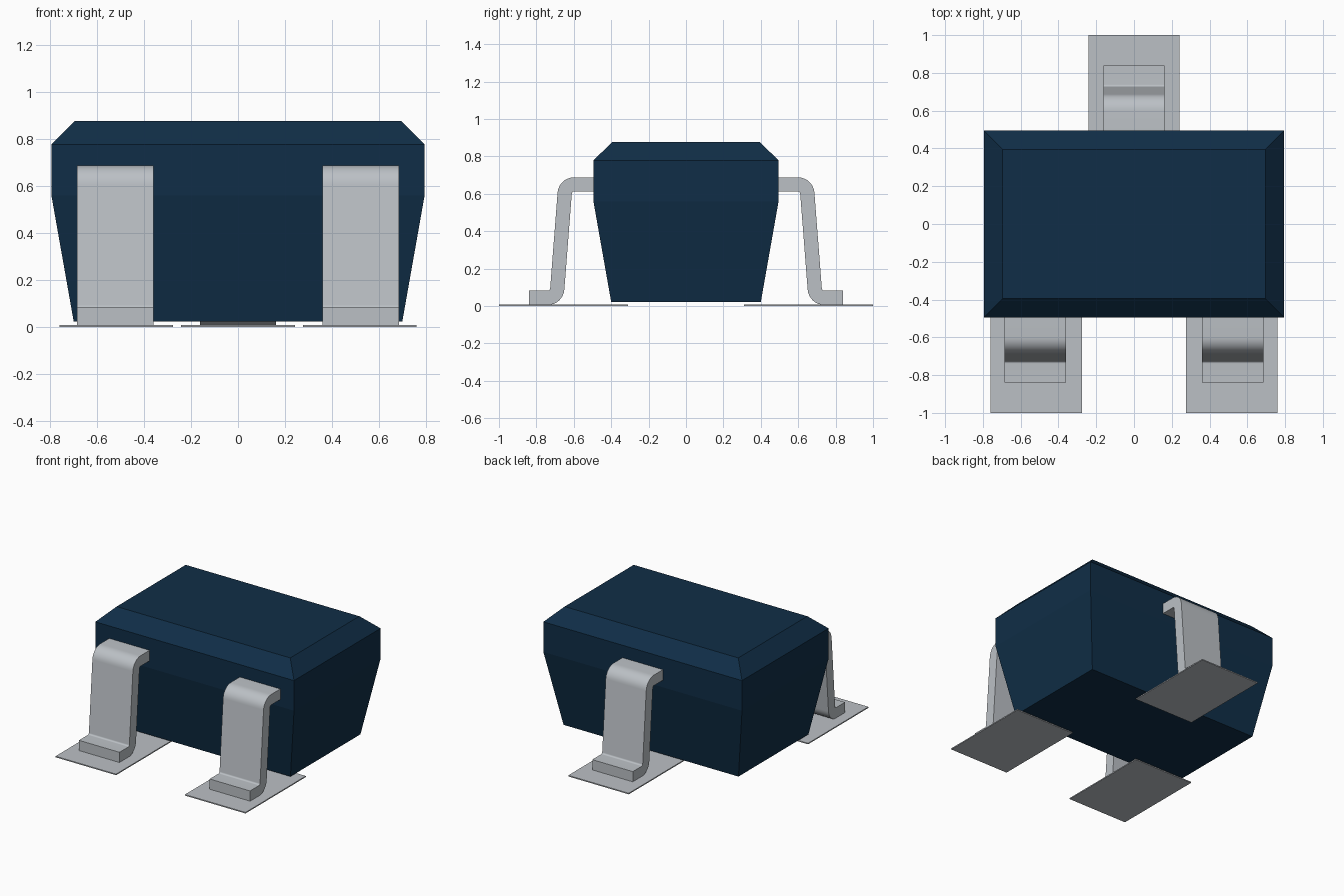
import bpy, bmesh, math
from mathutils import Vector

cube = bpy.data.objects.get("Cube")
if cube:
    bpy.data.objects.remove(cube, do_unlink=True)


def material(name, color, metallic=0.0):
    m = bpy.data.materials.new(name)
    m.use_nodes = True
    m.diffuse_color = (*color, 1)
    bsdf = m.node_tree.nodes["Principled BSDF"]
    bsdf.inputs["Base Color"].default_value = (*color, 1)
    return m


navy = material("navy plastic", (0.005, 0.027, 0.063))
silver = material("silver metal", (0.5, 0.53, 0.56))


def add_object(name, bm, mat):
    bmesh.ops.recalc_face_normals(bm, faces=bm.faces)
    mesh = bpy.data.meshes.new(name)
    bm.to_mesh(mesh)
    bm.free()
    mesh.materials.append(mat)
    obj = bpy.data.objects.new(name, mesh)
    bpy.context.collection.objects.link(obj)
    return obj


def fillet(path, radius, steps=8):
    """Round the inner corners of a polyline; return (point, normal) pairs."""
    def left(d):
        return Vector((-d.y, d.x))
    dirs = [(b - a).normalized() for a, b in zip(path, path[1:])]
    out = [(path[0], left(dirs[0]))]
    for p, d0, d1 in zip(path[1:], dirs, dirs[1:]):
        turn = math.atan2(d0.x * d1.y - d0.y * d1.x, d0.dot(d1))
        start = p - d0 * radius * math.tan(abs(turn) / 2)
        side = math.copysign(1, turn)
        center = start + left(d0) * radius * side
        for i in range(steps + 1):
            a = turn * i / steps
            n0 = left(d0)
            n = Vector((n0.x * math.cos(a) - n0.y * math.sin(a),
                        n0.x * math.sin(a) + n0.y * math.cos(a)))
            out.append((center - n * radius * side, n))
    out.append((path[-1], left(dirs[-1])))
    return out


def extrude_profile(bm, profile, x, half):
    """Extrude a closed (y, z) profile along x."""
    face = bm.faces.new([bm.verts.new((x - half, y, z)) for y, z in profile])
    ext = bmesh.ops.extrude_face_region(bm, geom=[face])["geom"]
    verts = [v for v in ext if isinstance(v, bmesh.types.BMVert)]
    bmesh.ops.translate(bm, verts=verts, vec=(2 * half, 0, 0))


# Moulded body: stacked rectangular sections (height, half width, half depth)
sections = [(0.022, 0.70, 0.40), (0.56, 0.795, 0.495),
            (0.778, 0.795, 0.495), (0.877, 0.695, 0.395)]
bm = bmesh.new()
rings = [[bm.verts.new((sx * w, sy * d, z))
          for sx, sy in ((-1, -1), (1, -1), (1, 1), (-1, 1))]
         for z, w, d in sections]
for low, high in zip(rings, rings[1:]):
    for i in range(4):
        j = (i + 1) % 4
        bm.faces.new((low[i], low[j], high[j], high[i]))
bm.faces.new(rings[0])
bm.faces.new(rings[-1])
add_object("body", bm, navy)

# Bent lead centre line, as distance outward and height
THICK = 0.038
path = [Vector(p) for p in ((0.45, 0.65), (0.645, 0.65), (0.692, 0.044), (0.84, 0.044))]
line = fillet(path, 0.05)
strip = [p + n * THICK for p, n in line] + [p - n * THICK for p, n in reversed(line)]

# Leads and solder pads: two at the front, one at the back
for place, x, side in (("front_right", -0.523, -1), ("front_left", 0.523, -1), ("back", 0, 1)):
    bm = bmesh.new()
    extrude_profile(bm, [(side * p.x, p.y) for p in strip], x, 0.162)
    lead = add_object(place + "_lead", bm, silver)
    bpy.ops.object.select_all(action="DESELECT")
    lead.select_set(True)
    bpy.context.view_layer.objects.active = lead
    bpy.ops.object.shade_smooth_by_angle(angle=math.radians(30))

    bm = bmesh.new()
    pad = [(side * 0.31, 0), (side, 0), (side, 0.008), (side * 0.31, 0.008)]
    extrude_profile(bm, pad, x - math.copysign(0.005, x) * abs(side if x else 0), 0.242)
    add_object(place + "_pad", bm, silver)
